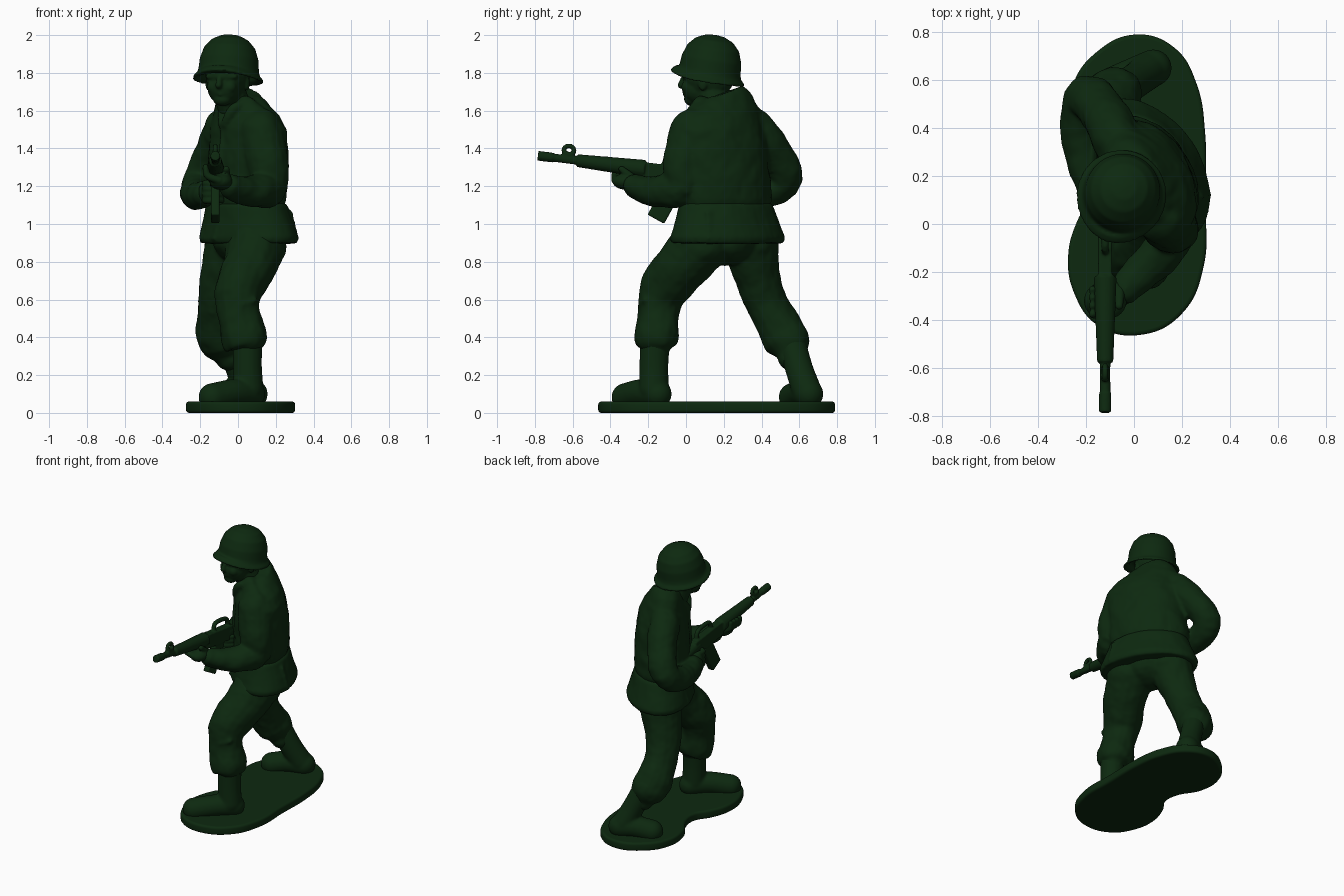
import bpy, bmesh, math
from mathutils import Vector, Matrix

green = bpy.data.materials.new("green_plastic")
green.diffuse_color = (0.004, 0.022, 0.005, 1)
folds = bpy.data.textures.new("folds", 'CLOUDS')
folds.noise_scale = 0.13


def loft(bm, rings):
    """Skin a list of equal vertex rings and cap both ends."""
    vs = [[bm.verts.new(p) for p in r] for r in rings]
    n = len(vs[0])
    for a, b in zip(vs, vs[1:]):
        for i in range(n):
            bm.faces.new((a[i], a[(i + 1) % n], b[(i + 1) % n], b[i]))
    bm.faces.new(vs[0])
    bm.faces.new(vs[-1])


def ball(bm, c, r, rot=Matrix()):
    r = (r, r, r) if isinstance(r, (int, float)) else r
    bmesh.ops.create_uvsphere(bm, u_segments=20, v_segments=12, radius=1,
                              matrix=Matrix.Translation(c) @ rot @ Matrix.Diagonal((*r, 1)))


def box(bm, c, size, rot=Matrix()):
    bmesh.ops.create_cube(bm, size=1, matrix=Matrix.Translation(c) @ rot @ Matrix.Diagonal((*size, 1)))


def limb(bm, pts, n=16, steps=4, round_ends=True):
    """Tapered tube through (x, y, z, radius) points."""
    p = [Vector(q) for q in pts]
    p = [p[0] * 2 - p[1]] + p + [p[-1] * 2 - p[-2]]
    path = []
    for i in range(1, len(p) - 2):
        a, b, c, d = p[i - 1:i + 3]
        for k in range(steps):
            t = k / steps
            path.append(0.5 * (2 * b + (c - a) * t + (2 * a - 5 * b + 4 * c - d) * t * t
                               + (3 * b - a - 3 * c + d) * t ** 3))
    path.append(p[-2])
    rings = []
    for i, q in enumerate(path):
        d = (path[min(i + 1, len(path) - 1)] - path[max(i - 1, 0)]).xyz.normalized()
        u = d.orthogonal() if i == 0 else (u - d * u.dot(d))
        u.normalize()
        v = d.cross(u)
        rings.append([q.xyz + q.w * (u * math.cos(6.28318 * j / n) + v * math.sin(6.28318 * j / n))
                      for j in range(n)])
    loft(bm, rings)
    if round_ends:
        for q in (path[0], path[-1]):
            ball(bm, q.xyz, q.w)


def torso(bm, secs, yaw=math.radians(-56), n=40):
    """Ellipses (x, y, z, half width, half depth, tilt up to the back) turned to the stance."""
    R = Matrix.Rotation(yaw, 3, 'Z')
    rings = []
    for x, y, z, a, b, *tilt in secs:
        ring = [R @ Vector((a * math.cos(6.28318 * i / n), b * math.sin(6.28318 * i / n), 0)) for i in range(n)]
        for v in ring:
            v.z = v.y * sum(tilt)
        rings.append([v + Vector((x, y, z)) for v in ring])
    loft(bm, rings)


def finish(name, bm, voxel=0.011, smooth=5, cloth=0.0, matrix=None):
    """Fuse the overlapping pieces into one moulded part."""
    bmesh.ops.recalc_face_normals(bm, faces=bm.faces)
    me = bpy.data.meshes.new(name)
    bm.to_mesh(me)
    bm.free()
    ob = bpy.data.objects.new(name, me)
    bpy.context.collection.objects.link(ob)
    me.materials.append(green)
    if matrix:
        me.transform(matrix)
    if voxel:
        m = ob.modifiers.new("fuse", 'REMESH')
        m.mode, m.voxel_size, m.use_smooth_shade = 'VOXEL', voxel, True
    if cloth:
        d = ob.modifiers.new("folds", 'DISPLACE')
        d.texture, d.strength, d.mid_level = folds, cloth, 0.5
    if smooth:
        s = ob.modifiers.new("soften", 'SMOOTH')
        s.iterations, s.factor = smooth, 0.5
    for f in me.polygons:
        f.use_smooth = True
    return ob


# Base: kidney-shaped plate
outline = [(0.03, -0.445), (0.19, -0.36), (0.275, -0.17), (0.28, 0.1), (0.28, 0.38), (0.245, 0.58),
           (0.16, 0.72), (0.01, 0.773), (-0.15, 0.70), (-0.24, 0.57), (-0.24, 0.4), (-0.16, 0.25),
           (-0.15, 0.13), (-0.22, 0.01), (-0.258, -0.13), (-0.235, -0.28), (-0.14, -0.41)]
cu = bpy.data.curves.new("base", 'CURVE')
cu.dimensions, cu.fill_mode = '2D', 'BOTH'
cu.extrude, cu.bevel_depth, cu.bevel_resolution = 0.014, 0.016, 3
sp = cu.splines.new('BEZIER')
sp.bezier_points.add(len(outline) - 1)
for b, (x, y) in zip(sp.bezier_points, outline):
    b.co = (x, y, 0)
    b.handle_left_type = b.handle_right_type = 'AUTO'
sp.use_cyclic_u = True
cu.materials.append(green)
base = bpy.data.objects.new("base", cu)
base.location.z = 0.03
bpy.context.collection.objects.link(base)

# Boots
boots = {"front_boot": ([(0.05, -0.165, 0.37, 0.08), (0.05, -0.17, 0.25, 0.077), (0.055, -0.17, 0.13, 0.08)],
                        [(0.07, -0.15, 0.1, 0.075), (-0.02, -0.235, 0.105, 0.075), (-0.135, -0.32, 0.083, 0.075)]),
         "back_boot": ([(-0.05, 0.56, 0.37, 0.075), (0.01, 0.6, 0.23, 0.074), (0.055, 0.635, 0.13, 0.078)],
                       [(0.08, 0.65, 0.1, 0.078), (-0.02, 0.61, 0.105, 0.075), (-0.12, 0.565, 0.083, 0.075)])}
for name, parts in boots.items():
    bm = bmesh.new()
    for pts in parts:
        limb(bm, pts)
    finish(name, bm, 0.01)

# Trousers: pelvis, both legs and bloused cuffs
bm = bmesh.new()
ball(bm, (0.04, 0.2, 0.92), (0.17, 0.2, 0.14))
limb(bm, [(0.1, 0.08, 0.9, 0.16), (0.065, -0.01, 0.79, 0.145), (0.005, -0.12, 0.65, 0.13),
          (0.005, -0.145, 0.53, 0.112), (0.03, -0.155, 0.41, 0.122), (0.05, -0.155, 0.365, 0.112),
          (0.055, -0.155, 0.33, 0.07)])
limb(bm, [(-0.03, 0.34, 0.9, 0.15), (-0.07, 0.37, 0.75, 0.125), (-0.1, 0.43, 0.57, 0.112),
          (-0.1, 0.51, 0.43, 0.122), (-0.075, 0.545, 0.365, 0.118), (-0.045, 0.56, 0.3, 0.075)])
for pts in ([(0.09, -0.22, 0.6, 0.015), (0.0, -0.245, 0.57, 0.015), (-0.09, -0.18, 0.6, 0.015)],
            [(-0.19, 0.4, 0.56, 0.015), (-0.13, 0.34, 0.53, 0.015), (-0.02, 0.38, 0.56, 0.015)]):
    limb(bm, pts, 8)
finish("trousers", bm, cloth=0.025)

# Jacket: chest, collar and sleeves
bm = bmesh.new()
torso(bm, [(0.045, 0.21, 1.06, 0.24, 0.165), (0.045, 0.21, 1.13, 0.27, 0.185), (0.05, 0.2, 1.25, 0.27, 0.185),
           (0.055, 0.19, 1.38, 0.265, 0.18), (0.055, 0.18, 1.5, 0.265, 0.165), (0.045, 0.18, 1.58, 0.24, 0.14, 0.1),
           (0.025, 0.185, 1.64, 0.18, 0.12, 0.25), (0.015, 0.185, 1.69, 0.125, 0.1, 0.35)])
limb(bm, [(-0.075, 0.35, 1.51, 0.105), (-0.12, 0.45, 1.4, 0.1), (-0.195, 0.53, 1.24, 0.092),
          (-0.225, 0.41, 1.165, 0.084), (-0.205, 0.25, 1.15, 0.074), (-0.18, 0.16, 1.16, 0.064)])
limb(bm, [(0.12, 0.03, 1.5, 0.112), (0.15, -0.01, 1.35, 0.112), (0.165, -0.02, 1.2, 0.102),
          (0.11, -0.12, 1.175, 0.09), (0.03, -0.2, 1.18, 0.078), (-0.035, -0.27, 1.2, 0.066)])
limb(bm, [(0.0, 0.27, 1.645, 0.06), (-0.06, 0.34, 1.52, 0.1)])
limb(bm, [(0.04, 0.08, 1.63, 0.05), (0.12, 0.04, 1.5, 0.11)])
# collar flaps and front opening
limb(bm, [(0.07, 0.06, 1.65, 0.02), (-0.02, 0.04, 1.61, 0.028), (-0.07, 0.065, 1.53, 0.02)], 8)
limb(bm, [(-0.06, 0.26, 1.66, 0.02), (-0.08, 0.17, 1.61, 0.028), (-0.085, 0.1, 1.53, 0.02)], 8)
limb(bm, [(-0.08, 0.08, 1.52, 0.015), (-0.097, 0.09, 1.3, 0.015), (-0.1, 0.11, 1.1, 0.015)], 8)
finish("jacket", bm, cloth=0.025)

# Jacket skirt below the belt, with hip pouches
bm = bmesh.new()
torso(bm, [(0.045, 0.21, 1.115, 0.25, 0.17), (0.045, 0.21, 1.1, 0.272, 0.188), (0.05, 0.215, 1.03, 0.295, 0.2),
           (0.056, 0.22, 0.93, 0.335, 0.222), (0.056, 0.22, 0.9, 0.33, 0.215), (0.056, 0.22, 0.895, 0.28, 0.17)])
for x, y, s in ((0.228, 0.19, 1), (-0.115, 0.19, -1)):
    box(bm, (x, y, 0.985), (0.2, 0.085, 0.16),
        Matrix.Rotation(math.radians(-66), 4, 'Z') @ Matrix.Rotation(math.radians(14 * s), 4, 'X'))
finish("jacket_skirt", bm, 0.01, 6, 0.012)

# Head: skull, jaw, nose, brow, ears and neck (built facing -y, then turned)
turn = Matrix.Translation((-0.055, 0.12, 1.775)) @ Matrix.Rotation(math.radians(-18), 4, 'Z')
bm = bmesh.new()
ball(bm, (0, 0, 0.01), (0.115, 0.14, 0.13))
ball(bm, (0, -0.055, -0.055), (0.09, 0.09, 0.09))
ball(bm, (0, -0.09, -0.115), (0.05, 0.045, 0.036))
limb(bm, [(0, -0.14, 0.0, 0.014), (0, -0.153, -0.04, 0.019)], 8)
for s in (1, -1):
    ball(bm, (s * 0.108, 0.0, -0.03), (0.014, 0.025, 0.04))
    ball(bm, (s * 0.045, -0.1, -0.05), 0.036)
    limb(bm, [(0, -0.135, 0.005, 0.013), (s * 0.075, -0.105, 0.005, 0.013)], 8)
    limb(bm, [(0, -0.135, -0.083 - 0.006 * s, 0.009), (s * 0.03, -0.125, -0.086, 0.007)], 8)
limb(bm, [(0.0, 0.0, -0.04, 0.085), (0.02, 0.045, -0.15, 0.088)])
finish("head", bm, 0.007, 4, matrix=turn)

# Helmet: turned shell, brim pushed out and up at the front
bm = bmesh.new()
prof = [(0.01, 0.2), (0.05, 0.195), (0.098, 0.172), (0.135, 0.13), (0.155, 0.07), (0.16, 0.01), (0.166, -0.015),
        (0.185, -0.035), (0.188, -0.045), (0.18, -0.05), (0.15, -0.03), (0.14, 0.0), (0.01, 0.0)]
rings = []
for r, z in prof:
    ring = []
    for i in range(48):
        c, s = math.cos(6.28318 * i / 48), math.sin(6.28318 * i / 48)
        f = max(0, -s) ** 2 if r > 0.164 else 0
        ring.append(Vector((r * c, (r + 0.015 * f) * s * 1.03, z + 0.025 * f)))
    rings.append(ring)
loft(bm, rings)
finish("helmet", bm, 0.008, 2, matrix=Matrix.Translation((-0.05, 0.125, 1.803))
       @ Matrix.Rotation(math.radians(-18), 4, 'Z') @ Matrix.Rotation(math.radians(-9), 4, 'X'))

# Rifle: local -y is the muzzle, then tilted upward
bm = bmesh.new()
limb(bm, [(0, -0.79, 0, 0.026), (0, -0.71, 0, 0.026)], 16, 1, False)
limb(bm, [(0, -0.72, 0, 0.022), (0, -0.5, 0, 0.022)], 16, 1, False)
limb(bm, [(0, -0.58, 0, 0.034), (0, -0.22, 0, 0.048)], 16, 1, False)
box(bm, (0, -0.07, -0.015), (0.058, 0.32, 0.1))
box(bm, (0, -0.63, 0.01), (0.034, 0.055, 0.06))
limb(bm, [(0, -0.63 + 0.028 * math.cos(a * 0.7854), 0.048 + 0.024 * math.sin(a * 0.7854), 0.013)
          for a in range(9)], 8)
limb(bm, [(0, -0.12, 0.03, 0.016), (0, -0.1, 0.085, 0.016), (0, 0.02, 0.085, 0.016), (0, 0.05, 0.03, 0.016)], 8)
box(bm, (0, -0.09, -0.16), (0.045, 0.1, 0.21), Matrix.Rotation(math.radians(-22), 4, 'X'))
box(bm, (0, 0.085, -0.09), (0.04, 0.055, 0.12), Matrix.Rotation(math.radians(20), 4, 'X'))
limb(bm, [(0, 0.05, -0.01, 0.035), (0, 0.2, -0.02, 0.04), (0, 0.3, -0.03, 0.05)], 12)
finish("rifle", bm, 0.006, 2, matrix=Matrix.Translation((-0.12, 0, 1.265)) @ Matrix.Rotation(math.radians(-7), 4, 'X'))

# Hands: palm, wrapped fingers and thumb
bm = bmesh.new()
ball(bm, (-0.09, -0.31, 1.225), (0.062, 0.08, 0.045))
for k in range(4):
    y = -0.375 + 0.034 * k
    limb(bm, [(-0.1, y, 1.232, 0.021), (-0.16, y, 1.255, 0.021), (-0.172, y, 1.3, 0.017)], 8)
limb(bm, [(-0.06, -0.28, 1.24, 0.024), (-0.062, -0.34, 1.29, 0.018)], 8)
finish("left_hand", bm, 0.007, 3)
bm = bmesh.new()
ball(bm, (-0.165, 0.12, 1.17), (0.045, 0.06, 0.058))
for k in range(4):
    z = 1.215 - 0.03 * k
    limb(bm, [(-0.17, 0.1, z, 0.02), (-0.17, 0.045, z, 0.019), (-0.12, 0.03, z, 0.018), (-0.085, 0.06, z, 0.015)], 8)
finish("right_hand", bm, 0.007, 3)
